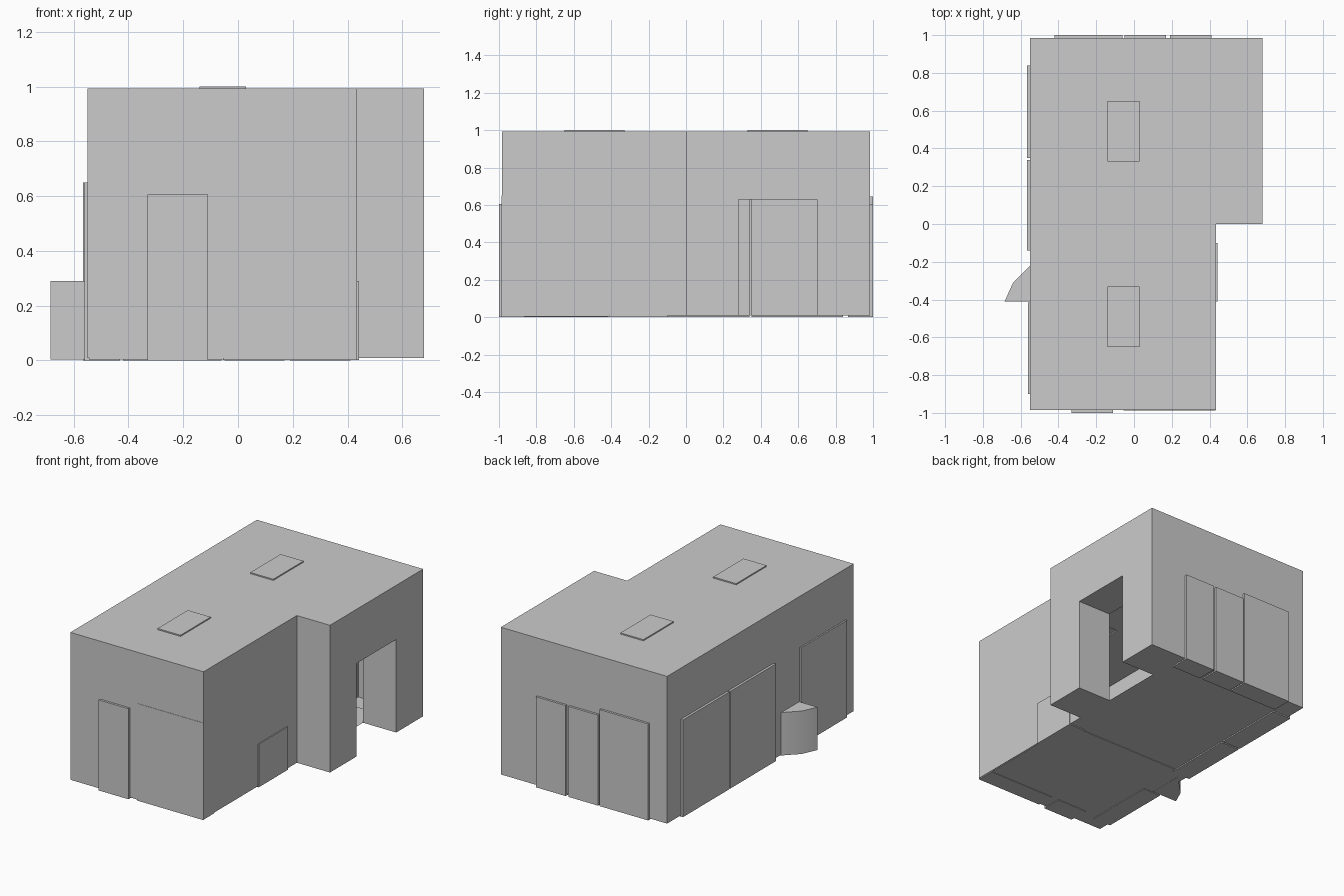
import bpy, bmesh

if "Cube" in bpy.data.objects:
    bpy.data.objects.remove(bpy.data.objects["Cube"], do_unlink=True)

grey = bpy.data.materials.new("plain grey")
grey.use_nodes = True
COLOUR = (0.6, 0.6, 0.6, 1)
grey.diffuse_color = COLOUR
grey.node_tree.nodes["Principled BSDF"].inputs["Base Color"].default_value = COLOUR

LEFT, RIGHT, WING = -0.55, 0.435, 0.68
WALL_Y, FLOOR, ROOF = 0.985, 0.008, 0.992
SILL = 0.12


def prism(name, outline, low, high):
    """Closed prism from a plan outline."""
    bm = bmesh.new()
    base = bm.faces.new([bm.verts.new((x, y, low)) for x, y in outline])
    top = bmesh.ops.extrude_face_region(bm, geom=[base])["geom"]
    for v in top:
        if isinstance(v, bmesh.types.BMVert):
            v.co.z = high
    bmesh.ops.recalc_face_normals(bm, faces=bm.faces)
    mesh = bpy.data.meshes.new(name)
    bm.to_mesh(mesh)
    bm.free()
    mesh.materials.append(grey)
    obj = bpy.data.objects.new(name, mesh)
    bpy.context.collection.objects.link(obj)
    return obj


def box(name, x0, x1, y0, y1, z0, z1):
    return prism(name, [(x0, y0), (x1, y0), (x1, y1), (x0, y1)], z0, z1)


# L-shaped room shell
room = prism("room_shell", [(LEFT, -WALL_Y), (RIGHT, -WALL_Y), (RIGHT, 0),
                            (WING, 0), (WING, WALL_Y), (LEFT, WALL_Y)], FLOOR, ROOF)


def combine(part, operation="UNION"):
    mod = room.modifiers.new(part.name, "BOOLEAN")
    mod.operation, mod.solver, mod.object = operation, "EXACT", part
    bpy.context.view_layer.objects.active = room
    bpy.ops.object.modifier_apply(modifier=mod.name)
    bpy.data.objects.remove(part, do_unlink=True)


# Lower floor area at the front
combine(box("low_floor", LEFT + 0.005, RIGHT - 0.005, -0.98, -0.11, 0.004, 0.1))

# Back doors
for x0, x1, top in ((-0.42, -0.06, 0.645), (-0.05, 0.17, 0.605), (0.19, 0.41, 0.605)):
    combine(box("back_door", x0, x1, WALL_Y - SILL, 1.0, 0, top))

# Front door and nearly flush front panel
combine(box("front_door", -0.33, -0.11, -1.0, -WALL_Y + SILL, 0, 0.605))
combine(box("front_panel", -0.055, RIGHT - 0.003, -WALL_Y - 0.002, -WALL_Y + SILL, 0.001, 0.65))

# Side doors
for y0, y1, out in ((-0.14, 0.34, 0.016), (0.35, 0.84, 0.016), (-0.9, -0.415, 0.01)):
    combine(box("side_door", LEFT - out, LEFT + SILL, y0, y1, 0, 0.65))

# Low hatch beside the wing
combine(box("low_hatch", RIGHT - SILL, RIGHT + 0.006, -0.41, -0.1, 0.002, 0.29))

# Curved corner alcove
combine(prism("curved_alcove", [(LEFT + 0.05, -0.41), (-0.685, -0.41), (-0.64, -0.31),
                                (LEFT, -0.22), (LEFT + 0.05, -0.17)], 0.003, 0.29))

# Skylights
for y in (-0.49, 0.49):
    combine(box("skylight", -0.14, 0.03, y - 0.16, y + 0.16, ROOF - 0.1, 1.0))

# Passage through the wing, open to the room
combine(box("passage", RIGHT, 0.8, 0.28, 0.70, -0.1, 0.63), "DIFFERENCE")
bm = bmesh.new()
bm.from_mesh(room.data)
opening = []
for f in bm.faces:
    c = f.calc_center_median()
    if abs(c.x - RIGHT) < 0.002 and abs(f.normal.x) > 0.9 and 0.28 < c.y < 0.7:
        opening.append(f)
bmesh.ops.delete(bm, geom=opening, context="FACES")
bm.to_mesh(room.data)
bm.free()

# Soft shading on the curved alcove only
bpy.ops.object.select_all(action="DESELECT")
room.select_set(True)
bpy.context.view_layer.objects.active = room
bpy.ops.object.shade_smooth_by_angle(angle=0.5)
